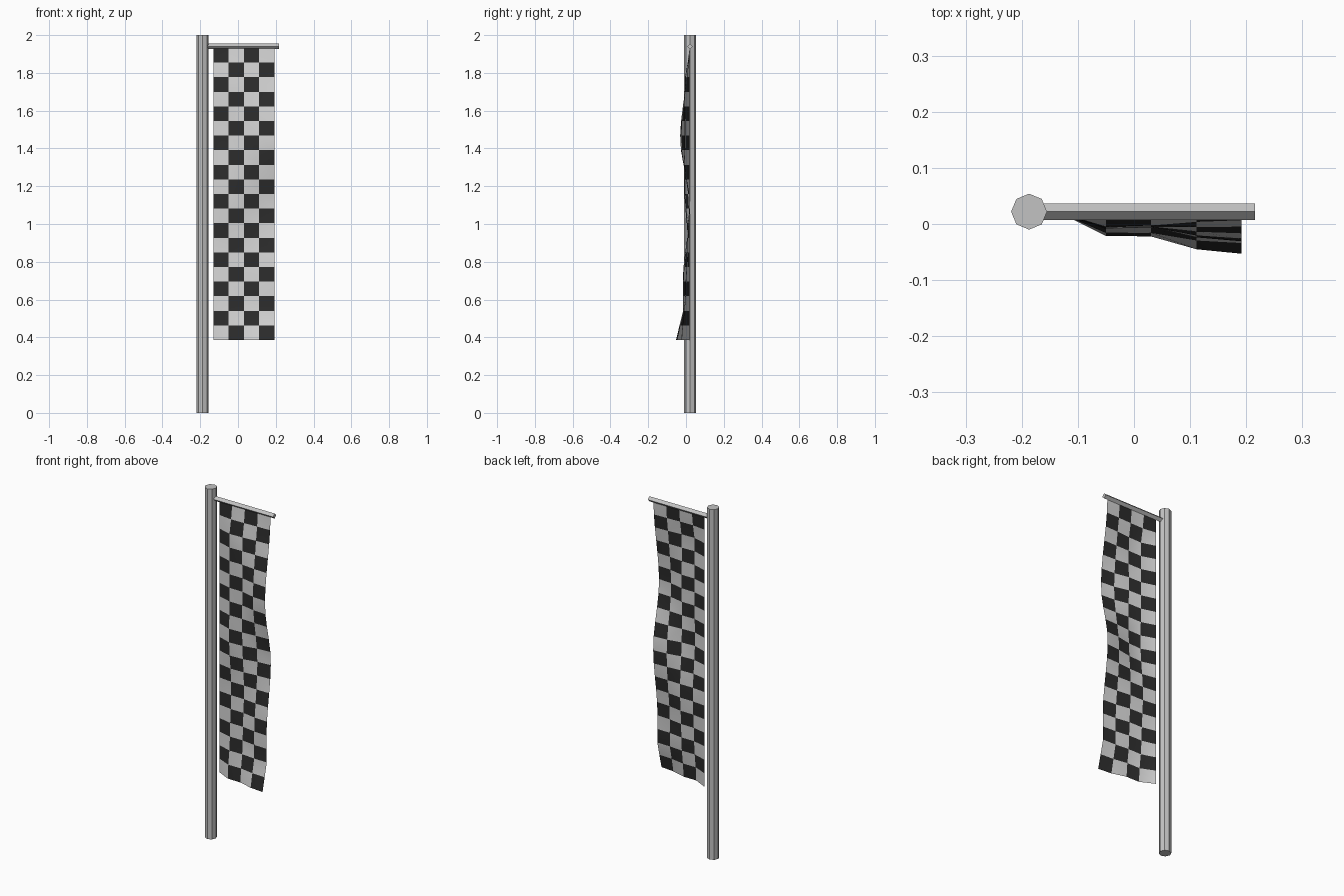
import bpy, bmesh, math
from mathutils import Vector

if "Cube" in bpy.data.objects:
    bpy.data.objects.remove(bpy.data.objects["Cube"])


def material(name, v):
    m = bpy.data.materials.new(name)
    m.diffuse_color = (v, v, v, 1)
    m.use_nodes = True
    m.node_tree.nodes["Principled BSDF"].inputs["Base Color"].default_value = m.diffuse_color
    return m


metal = material("grey metal", 0.54)
white = material("off white cloth", 0.66)
black = material("black cloth", 0.025)


def rod(name, a, b, radius, sides):
    a, b = Vector(a), Vector(b)
    bpy.ops.mesh.primitive_cylinder_add(vertices=sides, radius=radius,
                                        depth=(b - a).length, location=(a + b) / 2)
    ob = bpy.context.object
    ob.name = name
    ob.rotation_euler = (b - a).to_track_quat('Z', 'Y').to_euler()
    ob.data.materials.append(metal)


def sample(keys, t):
    # smooth interpolation between (t, value) keys
    for (t0, v0), (t1, v1) in zip(keys, keys[1:]):
        if t <= t1:
            f = (t - t0) / (t1 - t0)
            f = f * f * (3 - 2 * f)
            return v0 + (v1 - v0) * f
    return keys[-1][1]


# pole and crossbar
rod("pole", (-0.187, 0.022, 0), (-0.187, 0.022, 2), 0.032, 8)
rod("crossbar", (-0.187, 0.022, 1.94), (0.216, 0.022, 1.94), 0.0145, 4)

# hanging checkered banner: one face per check, waves grow away from the pole
COLS, ROWS = 4, 20
X0, X1, TOP, BOTTOM = -0.131, 0.192, 1.932, 0.386
REST = 0.019
free_edge = [(0, 0), (0.31, -0.050), (0.54, 0.003), (0.80, -0.036),
             (0.90, -0.034), (1.0, -0.072)]
inner_wave = [(0, 0), (0.12, -0.026), (0.30, -0.022), (0.48, -0.028),
              (0.68, -0.008), (0.85, -0.020), (1.0, -0.040)]
blend = [(0, 0), (1, 0), (0.85, 0.10), (0.25, 0.75), (0, 1)]  # inner, free

bm = bmesh.new()
grid = []
for r in range(ROWS + 1):
    t = r / ROWS
    z = TOP + (BOTTOM - TOP) * t
    row = []
    for c in range(COLS + 1):
        wi, wf = blend[c]
        y = REST + wi * sample(inner_wave, t) + wf * sample(free_edge, t)
        row.append(bm.verts.new((X0 + (X1 - X0) * c / COLS, y, z)))
    grid.append(row)
for r in range(ROWS):
    for c in range(COLS):
        f = bm.faces.new((grid[r][c], grid[r + 1][c],
                          grid[r + 1][c + 1], grid[r][c + 1]))
        f.material_index = 1 if (r + c) % 2 == 0 else 0
        f.smooth = True
mesh = bpy.data.meshes.new("banner")
bm.to_mesh(mesh)
bm.free()
mesh.materials.append(white)
mesh.materials.append(black)
bpy.context.collection.objects.link(bpy.data.objects.new("banner", mesh))
